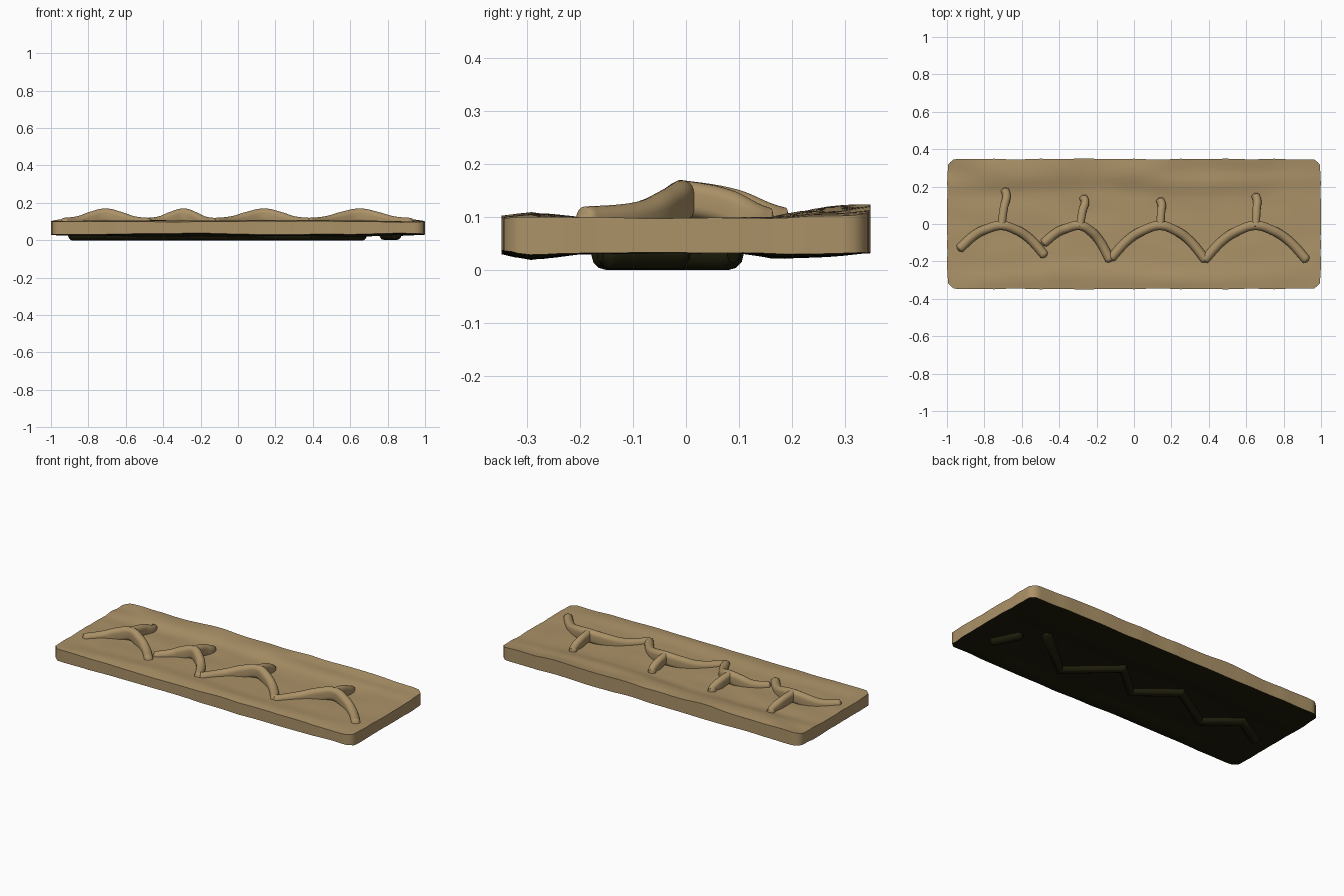
import bpy
import bmesh
from math import sin, exp
from mathutils import Vector, noise

if "Cube" in bpy.data.objects:
    bpy.data.objects.remove(bpy.data.objects["Cube"])


def material(name, colour):
    mat = bpy.data.materials.new(name)
    mat.use_nodes = True
    mat.diffuse_color = (*colour, 1)
    mat.node_tree.nodes["Principled BSDF"].inputs["Base Color"].default_value = (*colour, 1)
    return mat


tan = material("tan clay", (0.41, 0.288, 0.138))
dark = material("dark underside", (0.012, 0.011, 0.003))
HALF_W, HALF_D = 1.0, 0.349


def profile(points, y):
    """Linear interpolation of height across the depth of the slab."""
    for (y0, z0), (y1, z1) in zip(points, points[1:]):
        if y <= y1:
            return z0 + (z1 - z0) * (y - y0) / (y1 - y0)
    return points[-1][1]


# Offsets from the flat top and bottom levels
TOP_LEVEL, BOTTOM_LEVEL = .099, .033
TOP = [(-.345, .002), (-.29, .009), (-.2, -.001), (.17, -.003), (.24, .015), (.345, .019)]
BOTTOM = [(-.345, 0), (-.3, -.013), (-.2, -.001), (.11, -.001), (.18, -.012), (.345, .001)]


def wobble(x, y, seed):
    return noise.noise(Vector((x * 4, y * 9, seed)))


def height(x, y, top):
    shifted = y + 0.012 * sin(5 * x)
    fade = 1 - 0.7 * x ** 4
    if top:
        back = max(0, y) / HALF_D
        return TOP_LEVEL + profile(TOP, shifted) * fade + wobble(x, y, 1) * (.004 + .009 * back ** 2)
    return BOTTOM_LEVEL + profile(BOTTOM, shifted) * fade + wobble(x, y, 5) * .004


# Slab with uneven top, underside and edges
def build_slab():
    nx, ny = 64, 26
    bm = bmesh.new()
    layers = []
    for top in (True, False):
        rows = []
        for j in range(ny + 1):
            row = []
            for i in range(nx + 1):
                x = (2 * i / nx - 1) * HALF_W
                y = (2 * j / ny - 1) * HALF_D
                # Trim the four corners and ripple the outline
                corner = exp(-((HALF_W - abs(x)) / .02)) * exp(-((HALF_D - abs(y)) / .02))
                px = x * (1 - 0.012 * abs(wobble(1, y, 9)) * abs(x)) - 0.018 * corner * (1 if x > 0 else -1)
                py = y * (1 - 0.03 * abs(wobble(x, 1, 3))) - 0.018 * corner * (1 if y > 0 else -1)
                row.append(bm.verts.new((px, py, height(x, y, top))))
            rows.append(row)
        layers.append(rows)
    up, low = layers
    for j in range(ny):
        for i in range(nx):
            quad = [(j, i), (j, i + 1), (j + 1, i + 1), (j + 1, i)]
            bm.faces.new([up[b][a] for b, a in quad])
            face = bm.faces.new([low[b][a] for b, a in reversed(quad)])
            face.material_index = 1
    # Walls around the rim
    rim = [(0, i) for i in range(nx)] + [(j, nx) for j in range(ny)]
    rim += [(ny, i) for i in range(nx, 0, -1)] + [(j, 0) for j in range(ny, 0, -1)]
    for (j0, i0), (j1, i1) in zip(rim, rim[1:] + rim[:1]):
        bm.faces.new([low[j0][i0], low[j1][i1], up[j1][i1], up[j0][i0]])
    bmesh.ops.recalc_face_normals(bm, faces=bm.faces)
    mesh = bpy.data.meshes.new("slab")
    bm.to_mesh(mesh)
    bm.free()
    mesh.materials.append(tan)
    mesh.materials.append(dark)
    slab = bpy.data.objects.new("slab", mesh)
    bpy.context.collection.objects.link(slab)
    finish(slab)


def finish(obj):
    bpy.ops.object.select_all(action="DESELECT")
    obj.select_set(True)
    bpy.context.view_layer.objects.active = obj
    if obj.type == "CURVE":
        bpy.ops.object.convert(target="MESH")
    bpy.ops.object.shade_smooth_by_angle(angle=0.9)


def roll(name, points, radius, mat, rib=0.0, handle="AUTO"):
    """A hand-rolled clay strand with rounded ends; rib makes it a taller band."""
    pts = [Vector(p) for p in points]
    start = (pts[0] - pts[1]).normalized() * radius * 0.5
    end = (pts[-1] - pts[-2]).normalized() * radius * 0.5
    pts = [pts[0] + start] + pts + [pts[-1] + end]
    curve = bpy.data.curves.new(name, "CURVE")
    curve.dimensions = "3D"
    curve.twist_mode = "Z_UP"
    curve.fill_mode = "FULL"
    curve.bevel_depth = radius
    curve.extrude = rib
    curve.bevel_resolution = 4
    curve.resolution_u = 8
    curve.use_fill_caps = True
    spline = curve.splines.new("BEZIER")
    spline.bezier_points.add(len(pts) - 1)
    for k, (bp, p) in enumerate(zip(spline.bezier_points, pts)):
        bp.co = p
        bp.handle_left_type = bp.handle_right_type = handle
        bp.radius = 0.5 if k in (0, len(pts) - 1) else 1
    curve.materials.append(mat)
    obj = bpy.data.objects.new(name, curve)
    bpy.context.collection.objects.link(obj)
    finish(obj)


build_slab()

# Four raised arches, each with a short stem: start, peak x, end, stem tip
ARCHES = [
    ((-.93, -.13), -.71, (-.48, -.165), (-.69, .18)),
    ((-.48, -.10), -.29, (-.13, -.19), (-.27, .14)),
    ((-.12, -.18), .14, (.38, -.19), (.14, .125)),
    ((.38, -.19), .65, (.92, -.19), (.65, .15)),
]


def arm(px, x, y):
    """One side of an arch, from its low end up towards the peak."""
    return [(x, y, .081),
            (x + (px - x) * .36, y * .45, .091),
            (x + (px - x) * .68, y * .14 - .006, .115)]


for n, (left, px, right, (sx, sy)) in enumerate(ARCHES, 1):
    path = arm(px, *left) + [(px, -.008, .131)] + arm(px, *right)[::-1]
    roll(f"arch_{n}", path, .025, tan, rib=.014)
    roll(f"stem_{n}", [(px, -.018, .137), ((px + sx) / 2 + .005, sy * .5, .119),
                       (sx + .008, sy * .85, .093), (sx, sy, .085)], .022, tan, rib=.012)

# Strands under the slab
zig = [(-.89, -.06), (-.71, .05), (-.53, -.09), (-.26, .08), (-.05, -.09),
       (.14, .075), (.39, -.15), (.67, .08)]
roll("underside_strand", [(x, y, .029) for x, y in zig], .029, dark, handle="VECTOR")
roll("underside_short_strand", [(.85, -.15, .029), (.78, -.01, .029)], .027, dark)
